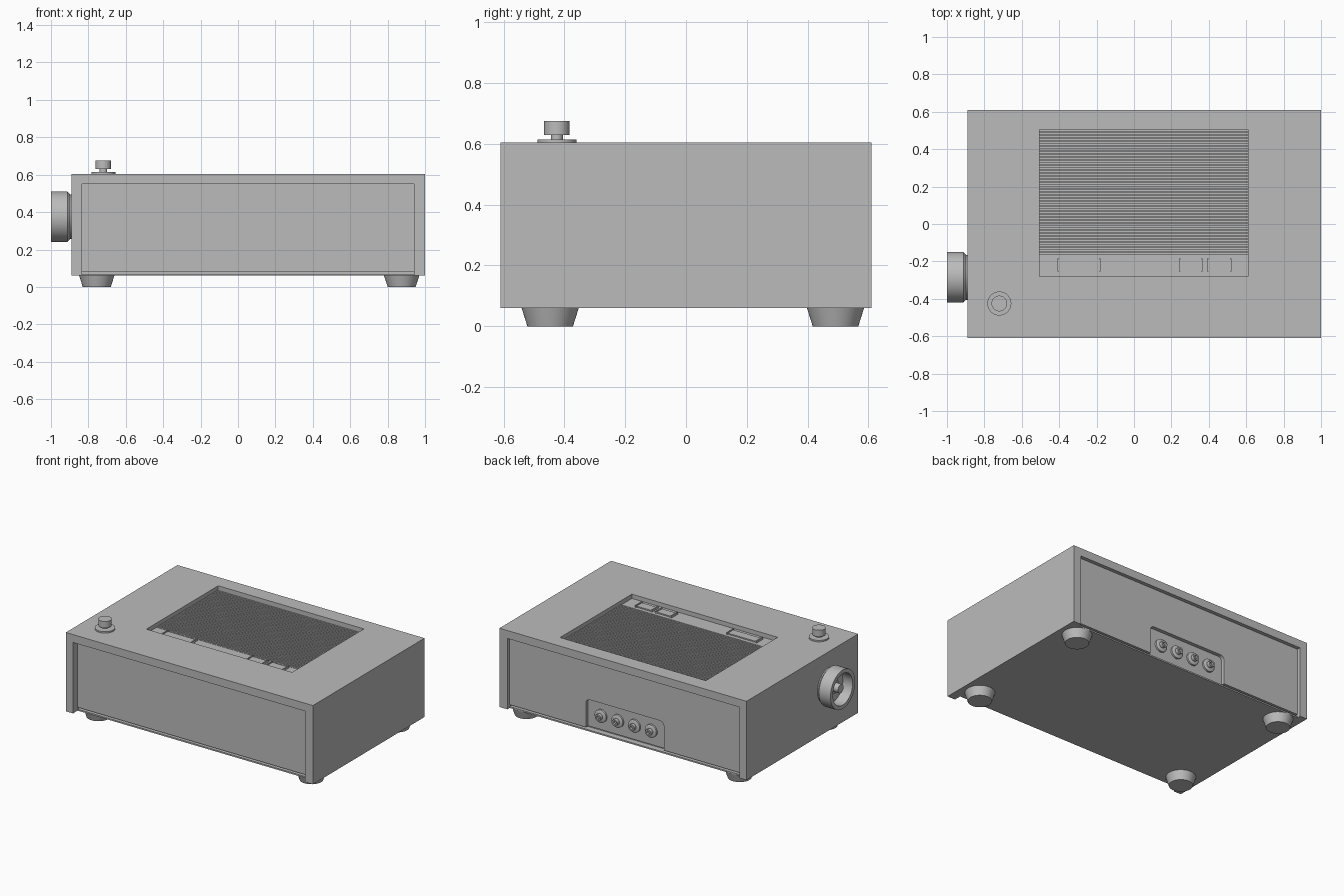
import bpy, bmesh
from math import radians
from mathutils import Matrix

cube = bpy.data.objects.get("Cube")
if cube:
    bpy.data.objects.remove(cube)

GREY = 0.5
mat = bpy.data.materials.new("plain grey")
mat.use_nodes = True
mat.diffuse_color = (GREY, GREY, GREY, 1)
mat.node_tree.nodes["Principled BSDF"].inputs["Base Color"].default_value = (GREY, GREY, GREY, 1)


def finish(name, bm):
    bmesh.ops.recalc_face_normals(bm, faces=bm.faces)
    mesh = bpy.data.meshes.new(name)
    bm.to_mesh(mesh)
    bm.free()
    mesh.materials.append(mat)
    ob = bpy.data.objects.new(name, mesh)
    bpy.context.collection.objects.link(ob)
    return ob


def add_box(bm, xs, ys, zs):
    """Box between the given x, y and z limits."""
    verts = bmesh.ops.create_cube(bm, size=1)["verts"]
    for v in verts:
        for i, (lo, hi) in enumerate((xs, ys, zs)):
            v.co[i] = lo if v.co[i] < 0 else hi
    return verts


def box(name, xs, ys, zs):
    bm = bmesh.new()
    add_box(bm, xs, ys, zs)
    return finish(name, bm)


def turned(name, profile, location, rotation=None, steps=48):
    """Solid of revolution from (radius, height) points."""
    bm = bmesh.new()
    verts = [bm.verts.new((r, 0, h)) for r, h in profile]
    edges = [bm.edges.new(pair) for pair in zip(verts, verts[1:])]
    bmesh.ops.spin(bm, geom=verts + edges, axis=(0, 0, 1), cent=(0, 0, 0),
                   angle=radians(360), steps=steps)
    bmesh.ops.remove_doubles(bm, verts=bm.verts, dist=0.0001)
    matrix = Matrix.Translation(location)
    if rotation:
        matrix = matrix @ Matrix.Rotation(radians(rotation[0]), 4, rotation[1])
    bm.transform(matrix)
    ob = finish(name, bm)
    bpy.ops.object.select_all(action="DESELECT")
    ob.select_set(True)
    bpy.context.view_layer.objects.active = ob
    bpy.ops.object.shade_smooth_by_angle(angle=radians(35))
    return ob


def cut(target, cutter):
    mod = target.modifiers.new("cut", "BOOLEAN")
    mod.operation = "DIFFERENCE"
    mod.solver = "EXACT"
    mod.object = cutter
    bpy.context.view_layer.objects.active = target
    bpy.ops.object.modifier_apply(modifier=mod.name)
    bpy.data.objects.remove(cutter)


# Case with recessed front and back, open along the bottom edge
LEFT, RIGHT, DEEP, BASE, TOP = -0.89, 1.0, 0.61, 0.06, 0.605
case = box("case", (LEFT, RIGHT), (-DEEP, DEEP), (BASE, TOP))
INNER = (-0.835, 0.94)
cut(case, box("front_cutter", INNER, (-0.8, -0.56), (0, 0.55)))
cut(case, box("back_cutter", INNER, (0.585, 0.8), (0, 0.55)))

# Shadow gaps between the panels and the base plate
cut(case, box("front_gap_cutter", INNER, (-0.8, -0.52), (0.07, 0.083)))
cut(case, box("back_gap_cutter", INNER, (0.545, 0.8), (0.07, 0.083)))

# Socket bay with rounded upper corners
bay = bmesh.new()
add_box(bay, (-0.24, 0.357), (0.56, 0.7), (0.075, 0.28))
corners = [e for e in bay.edges if all(v.co.z > 0.2 for v in e.verts)
           and abs(e.verts[0].co.x - e.verts[1].co.x) < 0.01]
bmesh.ops.bevel(bay, geom=corners, offset=0.03, segments=6, profile=0.5, affect="EDGES")
cut(case, finish("bay_cutter", bay))

# Top window
WINDOW_X, FLOOR = (-0.505, 0.61), 0.575
cut(case, box("window_cutter", WINDOW_X, (-0.28, 0.505), (FLOOR, 0.7)))
cut(case, box("grille_cutter", WINDOW_X, (-0.17, 0.505), (0.54, 0.7)))

# Grille slats
COUNT = 40
pitch = 0.675 / COUNT
bm = bmesh.new()
for i in range(COUNT):
    y = -0.17 + i * pitch
    add_box(bm, WINDOW_X, (y, y + pitch * 0.55), (0.541, FLOOR + 0.002))
finish("grille_slats", bm)

# Display and buttons in front of the grille
for name, x0, x1 in (("display", -0.41, -0.18), ("button_right", 0.24, 0.365),
                     ("button_left", 0.39, 0.52)):
    box(name, (x0, x1), (-0.25, -0.19), (FLOOR, FLOOR + 0.008))
    for side, x in (("a", x0), ("b", x1 - 0.008)):
        box(name + "_rib_" + side, (x, x + 0.008), (-0.255, -0.185), (FLOOR, FLOOR + 0.014))

# Feet
for side, x in (("right", -0.755), ("left", 0.875)):
    for end, y in (("front", -0.447), ("back", 0.492)):
        turned(f"foot_{end}_{side}", [(0, 0), (0.075, 0), (0.094, BASE), (0, BASE)], (x, y, 0))

# Small knob on the top
turned("top_knob", [(0, 0), (0.064, 0), (0.064, 0.01), (0.02, 0.01), (0.02, 0.025),
                    (0.042, 0.025), (0.042, 0.07), (0, 0.07)], (-0.72, -0.425, TOP))

# Hollow side wheel with a hub
turned("side_wheel", [(0, 0), (0.12, 0), (0.12, 0.008), (0.135, 0.022), (0.135, 0.11),
                      (0.108, 0.11), (0.108, 0.035), (0.045, 0.035), (0.045, 0.05),
                      (0.03, 0.05), (0.03, 0.095), (0, 0.095)],
       (LEFT, -0.285, 0.375), (-90, "Y"), 64)

# Back sockets
for i in range(4):
    turned(f"socket_{i + 1}", [(0, 0), (0.044, 0), (0.044, 0.012), (0.032, 0.018),
                               (0.022, 0.018), (0.022, 0.04), (0.012, 0.04),
                               (0.012, 0.025), (0, 0.025)],
           (0.255 - i * 0.128, 0.56, 0.18), (-90, "X"), 32)
